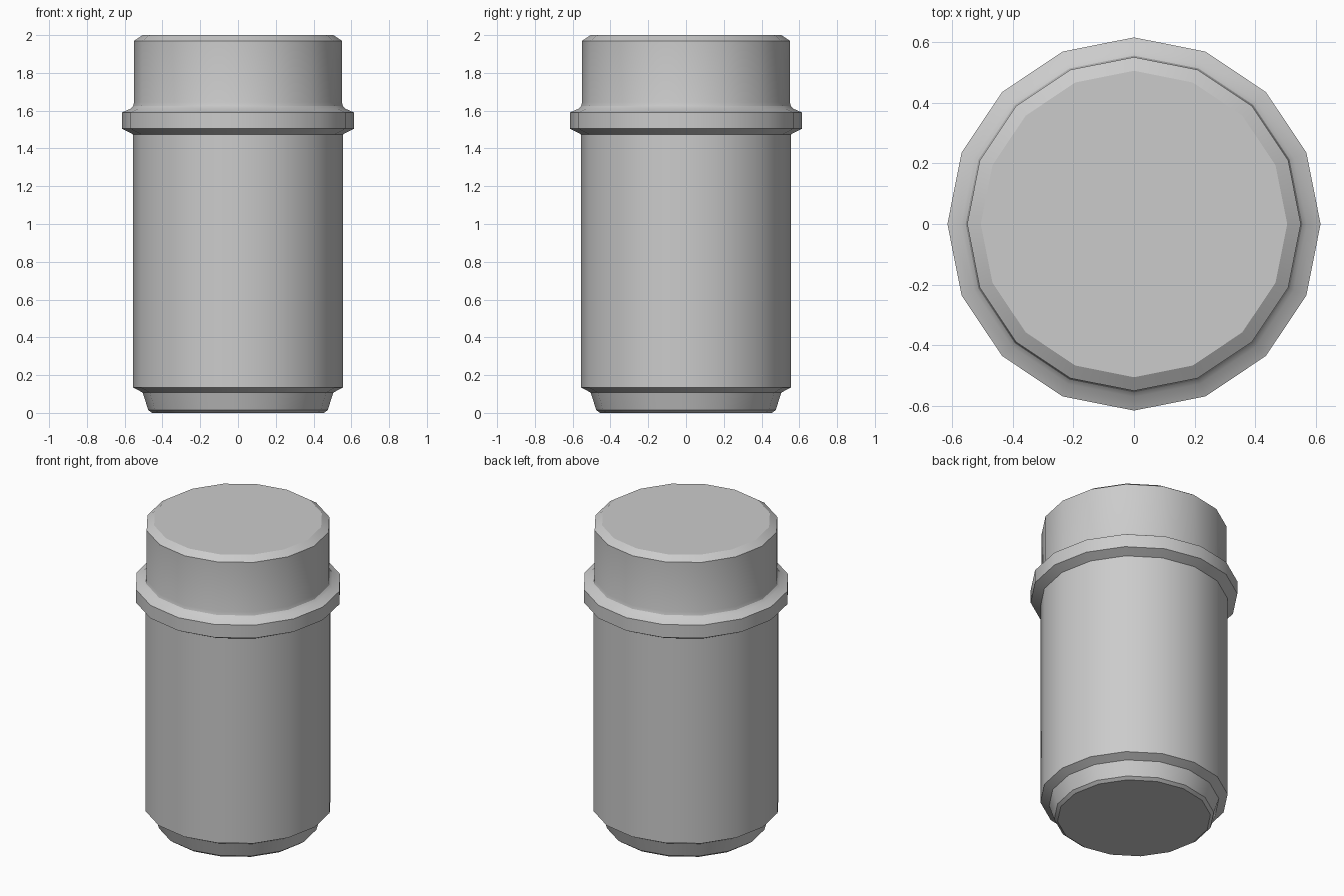
import bpy
import bmesh
import math

cube = bpy.data.objects.get("Cube")
if cube:
    bpy.data.objects.remove(cube, do_unlink=True)

SIDES = 16

grey = bpy.data.materials.new("light_grey")
grey.use_nodes = True
colour = (0.6, 0.6, 0.6, 1)
grey.diffuse_color = colour
grey.node_tree.nodes["Principled BSDF"].inputs["Base Color"].default_value = colour


def lathe(name, profile):
    """Turn a (radius, height) profile about z and close both ends."""
    bm = bmesh.new()
    rings = []
    for r, z in profile:
        angles = [math.tau * i / SIDES for i in range(SIDES)]
        rings.append([bm.verts.new((r * math.cos(a), r * math.sin(a), z)) for a in angles])
    for low, high in zip(rings, rings[1:]):
        for i in range(SIDES):
            j = (i + 1) % SIDES
            bm.faces.new((low[i], low[j], high[j], high[i]))
    bm.faces.new(rings[0][::-1])
    bm.faces.new(rings[-1])
    mesh = bpy.data.meshes.new(name)
    bm.to_mesh(mesh)
    bm.free()
    mesh.materials.append(grey)
    obj = bpy.data.objects.new(name, mesh)
    bpy.context.collection.objects.link(obj)
    bpy.ops.object.select_all(action="DESELECT")
    obj.select_set(True)
    bpy.context.view_layer.objects.active = obj
    bpy.ops.object.shade_smooth_by_angle(angle=math.radians(30))
    return obj


# One continuous canister: tapered foot, body, collar and lid
lathe("canister", [
    (0.455, 0.0), (0.475, 0.015), (0.505, 0.108),   # foot
    (0.557, 0.135), (0.557, 1.475),                 # body
    (0.615, 1.505), (0.615, 1.59), (0.57, 1.61),    # collar
    (0.555, 1.625), (0.55, 1.645),                  # fillet under the lid
    (0.55, 1.97), (0.505, 2.0),                     # lid
])
